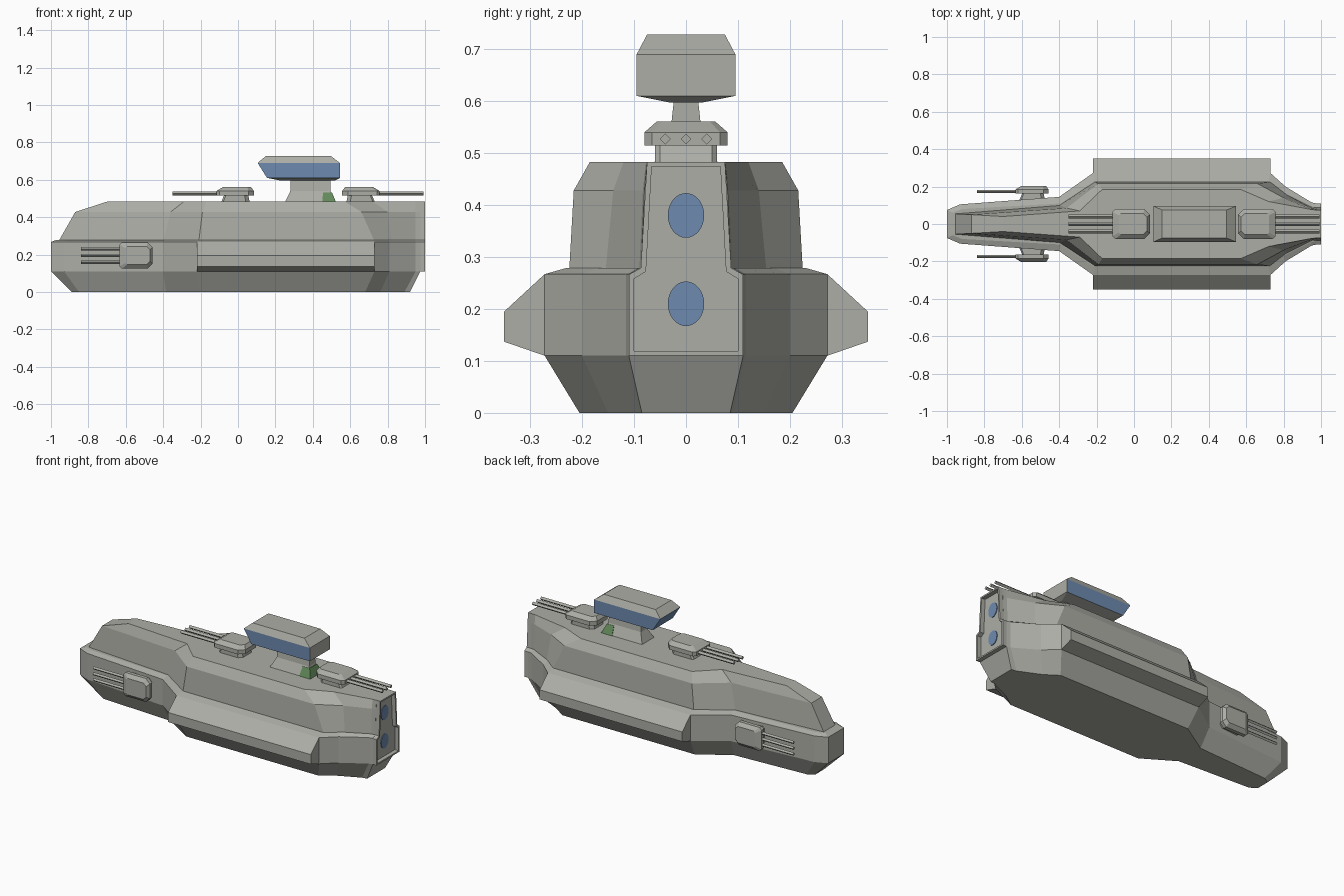
import bpy, bmesh, math
from mathutils import Matrix

if "Cube" in bpy.data.objects:
    bpy.data.objects.remove(bpy.data.objects["Cube"])


def material(name, rgb):
    m = bpy.data.materials.new(name)
    m.diffuse_color = (*rgb, 1)
    m.use_nodes = True
    m.node_tree.nodes["Principled BSDF"].inputs["Base Color"].default_value = m.diffuse_color
    return m


GREY = material("hull grey", (0.42, 0.42, 0.385))
BLUE = material("glass blue", (0.155, 0.255, 0.43))
GREEN = material("marker green", (0.12, 0.25, 0.10))


def finish(name, bm, *mats):
    bmesh.ops.recalc_face_normals(bm, faces=bm.faces)
    me = bpy.data.meshes.new(name)
    bm.to_mesh(me)
    bm.free()
    for m in mats:
        me.materials.append(m)
    ob = bpy.data.objects.new(name, me)
    bpy.context.collection.objects.link(ob)
    return ob


def add_loft(bm, rings, caps=True):
    """Skin a series of closed rings with equal point counts."""
    loops = [[bm.verts.new(p) for p in r] for r in rings]
    n = len(loops[0])
    for a, b in zip(loops, loops[1:]):
        for i in range(n):
            j = (i + 1) % n
            bm.faces.new((a[i], a[j], b[j], b[i]))
    if caps:
        bm.faces.new(loops[0])
        bm.faces.new(loops[-1])


def loft(name, rings, *mats, caps=True):
    bm = bmesh.new()
    add_loft(bm, rings, caps)
    return finish(name, bm, *mats)


def plan(half, z):
    """Mirror half an outline (x, half width) across y and place it at z."""
    return [(x, y, z) for x, y in half] + [(x, -y, z) for x, y in reversed(half)]


def rect(x0, x1, hy, z):
    return plan([(x0, hy), (x1, hy)], z)


END = 0.975

# Lower hull
side = [(-1, .075), (-.93, .105), (-.4, .145), (-.22, .272),
        (.73, .272), (.81, .2), (.95, .115), (END, .11)]
keel = [(-.89, .04), (-.85, .065), (-.385, .09), (-.2, .205),
        (.68, .205), (.76, .15), (.89, .09), (.92, .085)]
shoulder = [(-.97, .06), (-.92, .08), (-.39, .11), (-.21, .23),
            (.72, .23), (.8, .17), (.95, .095), (END, .09)]
loft("lower_hull", [plan(keel, 0), plan(side, .11), plan(side, .267), plan(shoulder, .279)], GREY)

# Upper hull
base = [(-.96, .055), (-.4, .10), (-.21, .225), (.73, .225), (.82, .155), (.95, .09), (END, .087)]
mid = [(-.87, .05), (-.36, .085), (-.19, .216), (.66, .216), (.80, .14), (.95, .083), (END, .08)]
deck = [(-.70, .04), (-.29, .07), (-.17, .185), (.57, .185), (.72, .12), (.95, .077), (END, .075)]
loft("upper_hull", [plan(base, .27), plan(mid, .428), plan(deck, .483)], GREY)

# Raised rim around the stern plate
outer = [(.11, .11), (.11, .266), (.087, .279), (.075, .483)]
inner = [(.10, .119), (.10, .258), (.077, .272), (.066, .474)]


def stern(half, x):
    return [(x, y, z) for y, z in half] + [(x, -y, z) for y, z in reversed(half)]


loft("stern_rim", [stern(outer, END - .01), stern(outer, 1), stern(inner, 1), stern(inner, END - .01)],
     GREY, caps=False)

# Engine ports
for label, z in (("lower", .21), ("upper", .38)):
    bm = bmesh.new()
    bmesh.ops.create_cone(bm, cap_ends=True, segments=32, radius1=1, radius2=1, depth=.008,
                          matrix=Matrix.Translation((END, 0, z)) @ Matrix.Diagonal((1, .035, .043, 1))
                          @ Matrix.Rotation(math.pi / 2, 4, 'Y'))
    finish(label + "_engine_port", bm, BLUE)

# Side armour sponsons
for label, s in (("left", 1), ("right", -1)):
    section = [(.26, .11), (.272, .11), (.35, .137), (.35, .195), (.272, .267), (.26, .267)]
    loft(label + "_sponson", [[(x, s * y, z) for y, z in section] for x in (-.22, .73)], GREY)


# Triple gun turrets, muzzles towards local -x
def turret(name, matrix):
    def octagon(x0, x1, hy, z, c):
        return plan([(x0, hy - c * .5), (x0 + c * .5, hy), (x1 - c, hy), (x1, hy - c)], z)
    bm = bmesh.new()
    add_loft(bm, [octagon(-.08, .08, .06, -.015, .02), octagon(-.06, .07, .06, .033, .02)])
    add_loft(bm, [octagon(-.1, .1, .08, .032, .03), octagon(-.1, .1, .08, .057, .03),
                  octagon(-.065, .085, .056, .078, .02)])
    for y in (-.04, 0, .04):
        diamond = [(.0105, 0), (0, .0105), (-.0105, 0), (0, -.0105)]
        add_loft(bm, [[(x, y + a, .044 + b) for a, b in diamond] for x in (-.335, -.09)])
    ob = finish(name, bm, GREY)
    ob.data.transform(matrix)


T, R = Matrix.Translation, Matrix.Rotation
turret("fore_turret", T((-.015, 0, .483)))
turret("aft_turret", T((.657, 0, .483)) @ R(math.pi, 4, 'Z'))
for label, s in (("left", 1), ("right", -1)):
    turret(label + "_side_turret",
           T((-.545, s * .135, .195)) @ R(-s * math.pi / 2, 4, 'X') @ Matrix.Scale(.88, 4))

# Bridge neck with a green foot at its aft corner
loft("bridge_neck", [rect(.25, .52, .06, .478), rect(.28, .495, .03, .54),
                     rect(.28, .495, .023, .605)], GREY)
loft("neck_marker", [rect(.45, .525, .063, .478), rect(.455, .502, .035, .533)], GREEN)

# Bridge head, windows on the sides and the bow-facing face
head = loft("bridge_head", [rect(.22, .52, .03, .597), rect(.155, .545, .095, .61),
                            rect(.105, .545, .095, .69), rect(.15, .495, .075, .728)], GREY, BLUE)
for p in head.data.polygons:
    if .63 < p.center.z < .67 and p.normal.x < .5:
        p.material_index = 1
